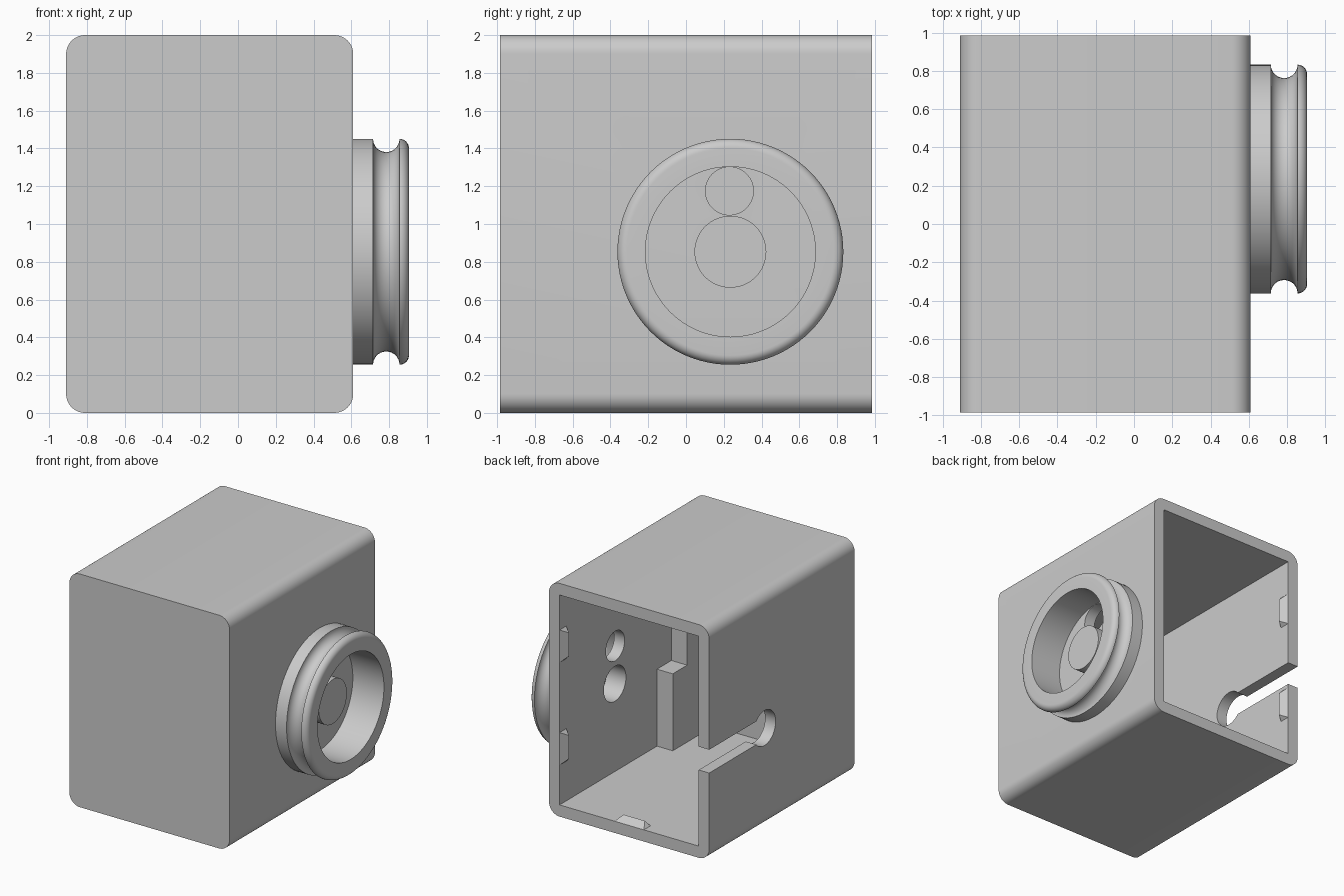
import bpy, bmesh, math
from mathutils import Vector

if "Cube" in bpy.data.objects:
    bpy.data.objects.remove(bpy.data.objects["Cube"])

X0, X1, YH, H, WALL = -0.91, 0.61, 0.985, 2.0, 0.10
CY, CZ = 0.235, 0.853            # axis of the round spigot

grey = bpy.data.materials.new("light_grey")
grey.diffuse_color = (0.6, 0.6, 0.6, 1)
grey.use_nodes = True
grey.node_tree.nodes["Principled BSDF"].inputs["Base Color"].default_value = grey.diffuse_color


def finish(bm, name):
    bmesh.ops.recalc_face_normals(bm, faces=bm.faces)
    me = bpy.data.meshes.new(name)
    bm.to_mesh(me)
    bm.free()
    me.materials.append(grey)
    ob = bpy.data.objects.new(name, me)
    bpy.context.collection.objects.link(ob)
    return ob


def select(ob):
    bpy.ops.object.select_all(action='DESELECT')
    ob.select_set(True)
    bpy.context.view_layer.objects.active = ob


def smooth(ob):
    select(ob)
    bpy.ops.object.shade_smooth_by_angle(angle=math.radians(30))


def extrude(points, direction, name):
    """Prism from a flat outline."""
    bm = bmesh.new()
    face = bm.faces.new([bm.verts.new(p) for p in points])
    ext = bmesh.ops.extrude_face_region(bm, geom=[face])
    bmesh.ops.translate(bm, vec=direction,
                        verts=[v for v in ext["geom"] if isinstance(v, bmesh.types.BMVert)])
    return finish(bm, name)


def block(a, b, name):
    outline = [(a[0], a[1], a[2]), (b[0], a[1], a[2]), (b[0], b[1], a[2]), (a[0], b[1], a[2])]
    return extrude(outline, (0, 0, b[2] - a[2]), name)


def rod(x0, x1, y, z, r, name, n=48):
    outline = [(x0, y + r * math.cos(2 * math.pi * i / n), z + r * math.sin(2 * math.pi * i / n))
               for i in range(n)]
    return extrude(outline, (x1 - x0, 0, 0), name)


def revolve(profile, name, steps=96):
    """Spin a closed (x, radius) profile about the spigot axis."""
    bm = bmesh.new()
    vs = [bm.verts.new((x, CY, CZ + r)) for x, r in profile]
    es = [bm.edges.new((vs[i - 1], vs[i])) for i in range(len(vs))]
    bmesh.ops.spin(bm, geom=vs + es, cent=(0, CY, CZ), axis=(1, 0, 0),
                   angle=2 * math.pi, steps=steps)
    bmesh.ops.remove_doubles(bm, verts=bm.verts, dist=1e-4)
    ob = finish(bm, name)
    smooth(ob)
    return ob


def cut(ob, cutter):
    mod = ob.modifiers.new("cut", 'BOOLEAN')
    mod.operation, mod.solver, mod.object = 'DIFFERENCE', 'EXACT', cutter
    select(ob)
    bpy.ops.object.modifier_apply(modifier=mod.name)
    bpy.data.objects.remove(cutter)


# Housing: rounded-rectangle tube with a closed front
R = 0.10
outline = []
for cx, cz, start in ((X1 - R, H - R, 0), (X0 + R, H - R, 90), (X0 + R, R, 180), (X1 - R, R, 270)):
    for i in range(11):
        a = math.radians(start + 9 * i)
        outline.append((cx + R * math.cos(a), -YH, cz + R * math.sin(a)))
housing = extrude(outline, (0, 2 * YH, 0), "housing")
cut(housing, block((X0 + WALL, -YH + WALL, WALL), (X1 - WALL, YH + 0.1, H - WALL), "cavity_cutter"))

# Shaft hole, cable hole, and the keyhole slot in the opposite wall
cut(housing, rod(X1 - 0.2, X1 + 0.1, CY, CZ, 0.15, "shaft_cutter"))
cut(housing, rod(X1 - 0.2, X1 + 0.1, CY - 0.005, 1.175, 0.127, "cable_cutter"))
cut(housing, rod(X0 - 0.1, X0 + 0.2, CY, CZ, 0.15, "keyhole_cutter"))
cut(housing, block((X0 - 0.1, CY, CZ - 0.1), (X0 + 0.2, YH + 0.1, CZ + 0.1), "slot_cutter"))
smooth(housing)

# Grooved spigot ring with a rounded lip
ring = [(X1, 0.45), (X1, 0.598)]
ring += [(0.785 - 0.07 * math.cos(math.pi * i / 14), 0.598 - 0.07 * math.sin(math.pi * i / 14))
         for i in range(15)]
ring += [(0.855 + 0.05 * math.sin(math.pi * i / 16), 0.548 + 0.05 * math.cos(math.pi * i / 16))
         for i in range(1, 9)]
ring += [(0.905, 0.45)]
revolve(ring, "spigot_ring")

# Closed bearing cup in the middle of the ring
revolve([(X1, 0.15), (X1, 0.19), (0.735, 0.19), (0.735, 0), (0.69, 0), (0.69, 0.15)], "bearing_cup")

# Stepped post in the inner front corner
XI = X1 - WALL
block((XI - 0.15, -0.53, WALL), (XI, -0.335, 0.76), "post_step")
block((XI - 0.15, -YH + WALL, WALL), (XI, -0.53, H - WALL), "post")


# Snap wedges just inside the open back
def wedge(origin, along, normal, name):
    o, u, n = Vector(origin), Vector(along), Vector(normal)
    bm = bmesh.new()
    for s in (-1, 1):
        for length, y, h in ((0.14, YH, 0), (0.10, YH - 0.07, 0.04), (0.14, YH - 0.09, 0)):
            p = o + u * s * length + n * h
            bm.verts.new((p.x, y, p.z))
    bmesh.ops.convex_hull(bm, input=bm.verts)
    bmesh.ops.dissolve_limit(bm, angle_limit=0.01, verts=bm.verts, edges=bm.edges)
    finish(bm, name)


for z, level in ((0.58, "lower"), (1.46, "upper")):
    wedge((XI, 0, z), (0, 0, 1), (-1, 0, 0), "right_snap_" + level)
    wedge((X0 + WALL, 0, z), (0, 0, 1), (1, 0, 0), "left_snap_" + level)
wedge((-0.15, 0, WALL), (1, 0, 0), (0, 0, 1), "floor_snap")
